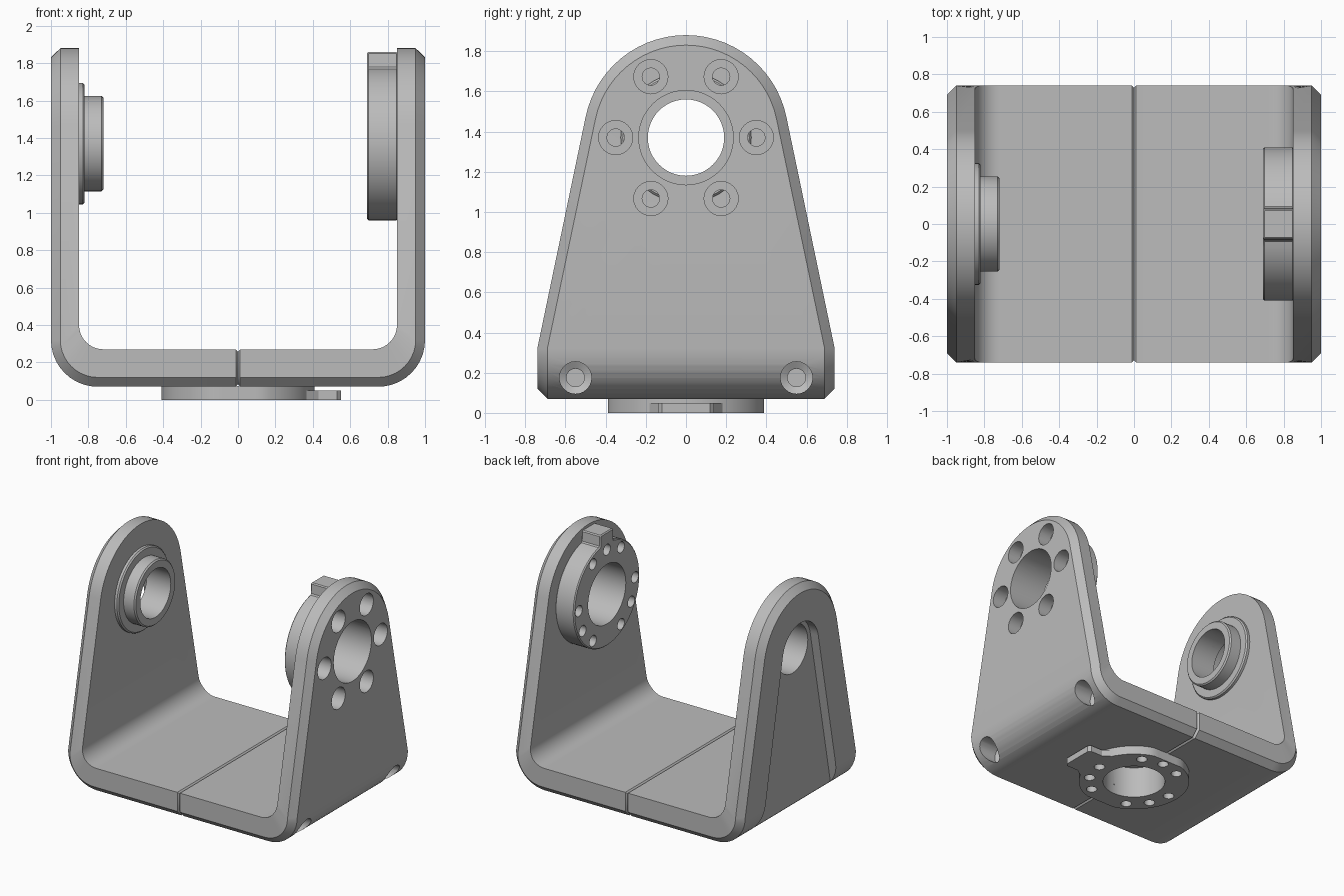
import bpy, bmesh
from math import sin, cos, pi, radians

if "Cube" in bpy.data.objects:
    bpy.data.objects.remove(bpy.data.objects["Cube"])

grey = bpy.data.materials.new("mid grey")
grey.use_nodes = True
grey.diffuse_color = (0.5, 0.5, 0.5, 1)
grey.node_tree.nodes["Principled BSDF"].inputs["Base Color"].default_value = (0.5, 0.5, 0.5, 1)

AXLE = 1.37          # height of the pivot axis
BORE = 0.235
BOLT_CIRCLE = 0.335


def loft(name, rings, caps=True):
    """Skin a list of equal-length closed rings."""
    bm = bmesh.new()
    loops = [[bm.verts.new(p) for p in ring] for ring in rings]
    n = len(loops[0])
    for a, b in zip(loops, loops[1:]):
        for i in range(n):
            j = (i + 1) % n
            bm.faces.new((a[i], a[j], b[j], b[i]))
    if caps:
        bm.faces.new(loops[0])
        bm.faces.new(loops[-1])
    bmesh.ops.remove_doubles(bm, verts=bm.verts, dist=1e-5)
    bmesh.ops.dissolve_degenerate(bm, edges=bm.edges, dist=1e-5)
    bmesh.ops.recalc_face_normals(bm, faces=bm.faces)
    mesh = bpy.data.meshes.new(name)
    bm.to_mesh(mesh)
    bm.free()
    mesh.materials.append(grey)
    obj = bpy.data.objects.new(name, mesh)
    bpy.context.collection.objects.link(obj)
    return obj


def place(axis, u, v, h):
    return (h, u, v) if axis == "x" else (u, v, h)


def prism(name, axis, outline, lo, hi):
    return loft(name, [[place(axis, u, v, h) for u, v in outline] for h in (lo, hi)])


def arc(r, start, end, steps, cu=0, cv=0):
    angles = [radians(start + (end - start) * i / steps) for i in range(steps + 1)]
    return [(cu + r * cos(a), cv + r * sin(a)) for a in angles]


def turned(name, axis, cu, cv, profile, sides=48):
    """Solid of revolution from (radius, height) pairs."""
    return loft(name, [[place(axis, u, v, h)
                        for u, v in arc(r, 0, 360 - 360 / sides, sides - 1, cu, cv)]
                       for r, h in profile])


def apply(obj, mod):
    bpy.context.view_layer.objects.active = obj
    bpy.ops.object.modifier_apply(modifier=mod.name)


def cut(targets, cutter):
    for obj in targets:
        mod = obj.modifiers.new("cut", "BOOLEAN")
        mod.operation = "DIFFERENCE"
        mod.solver = "EXACT"
        mod.object = cutter
        apply(obj, mod)
    bpy.data.objects.remove(cutter)


def soften(obj, width):
    mod = obj.modifiers.new("soft", "BEVEL")
    mod.width = width
    mod.limit_method = "ANGLE"
    mod.angle_limit = radians(40)
    apply(obj, mod)


# U-shaped bracket: half of the stations, each (inner, middle, outer) as (x, half width, z)
def half_width(z):
    return 0.74 if z < 0.32 else 0.74 - (z - 0.32) * 0.209


CH = 0.05            # outer chamfer
stations = [
    ((0, 0.728, 0.258), (0, 0.728, 0.132), (0, 0.678, 0.082)),
    ((0.012, 0.74, 0.27), (0.012, 0.74, 0.12), (0.012, 0.69, 0.07)),
]
bends = zip(arc(0.13, -90, 0, 10, 0.72, 0.40), arc(0.20, -90, 0, 10, 0.75, 0.32),
            arc(0.25, -90, 0, 10, 0.75, 0.32))
for (xi, zi), (xm, zm), (xo, zo) in bends:
    stations.append(((xi, half_width(zi), zi), (xm, 0.74, zm), (xo, 0.69, zo)))
for (y, z), (yo, zo) in zip(arc(0.51, 11.8, 90, 14, 0, AXLE), arc(0.51 - CH, 11.8, 90, 14, 0, AXLE)):
    stations.append(((0.85, y, z), (0.95, y, z), (1.0, yo, zo)))


def ring(station, side):
    front = [(side * x, -w, z) for x, w, z in station]
    back = [(side * x, w, z) for x, w, z in reversed(station)]
    return front + back


bracket = loft("bracket", [ring(s, -1) for s in reversed(stations)]
               + [ring(s, 1) for s in stations[1:]], caps=False)

# Keyed drive disc on the inside of the left arm
key = [(-0.08, 0.49), (0.08, 0.49)]
disc_outline = arc(0.41, 78, -258, 56) + key
drive_disc = prism("drive_disc", "x", [(y, z + AXLE) for y, z in disc_outline], 0.69, 0.855)
soften(drive_disc, 0.008)

# Stepped bearing boss on the inside of the right arm
bearing_boss = turned("bearing_boss", "x", 0, AXLE, [
    (0.325, -0.855), (0.325, -0.83), (0.315, -0.82), (0.255, -0.82),
    (0.255, -0.73), (0.245, -0.72)])

# Mounting flange with its tab under the floor
base_outline = [(x, max(-0.388, min(0.388, y))) for x, y in arc(0.41, 0, 354, 59)]
mount_flange = prism("mount_flange", "z", base_outline, 0, 0.075)
mount_tab = prism("mount_tab", "z", [
    (0.34, -0.2), (0.37, -0.18), (0.43, -0.14), (0.53, -0.14), (0.55, -0.12),
    (0.55, 0.12), (0.53, 0.14), (0.43, 0.14), (0.37, 0.18), (0.34, 0.2)], 0, 0.05)

# Main bores
cut([bracket, drive_disc], turned("bore", "x", 0, AXLE, [(BORE, 0.6), (BORE, 1.1)]))
cut([bracket, bearing_boss], turned("bore", "x", 0, AXLE, [(0.19, -1.1), (0.19, -0.6)]))
cut([bracket, mount_flange, mount_tab],
    turned("bore", "z", 0, 0, [(0.23, -0.1), (0.23, 0.25)]))

# Bolt holes: six counterbored through holes and three blind ones per disc
for k in range(6):
    a = k * pi / 3
    y, z = 0.35 * cos(a), AXLE + 0.35 * sin(a)
    cut([bracket, drive_disc], turned("bolt", "x", y, z, [
        (0.043, 0.6), (0.043, 0.89), (0.085, 0.89), (0.085, 1.1)], 24))
for k in range(3):
    a = pi / 2 + k * 2 * pi / 3
    cut([drive_disc], turned("bolt", "x", 0.35 * cos(a), AXLE + 0.35 * sin(a),
                             [(0.043, 0.6), (0.043, 0.8)], 24))
for degrees in (0, 60, 90, 120, 180, 210, 240, 300, 330):
    a = radians(degrees)
    cut([bracket, mount_flange, mount_tab],
        turned("bolt", "z", BOLT_CIRCLE * cos(a), BOLT_CIRCLE * sin(a),
               [(0.04, -0.1), (0.04, 0.16)], 24))

# Corner screw holes in the left arm
for y in (-0.55, 0.55):
    cut([bracket], turned("screw", "x", y, 0.175, [
        (0.045, 0.6), (0.045, 0.8), (0.08, 0.82), (0.08, 1.1)], 24))

# Flared cable recess on the outside of the right arm
recess = arc(0.225, 10, 170, 24, 0, AXLE) + [(-0.5, 0.0), (0.5, 0.0)]
cut([bracket], prism("recess", "x", recess, -1.1, -0.93))

# Smooth shading with crisp edges
for obj in (bracket, drive_disc, bearing_boss, mount_flange, mount_tab):
    bpy.ops.object.select_all(action="DESELECT")
    obj.select_set(True)
    bpy.context.view_layer.objects.active = obj
    bpy.ops.object.shade_smooth_by_angle(angle=radians(30))
